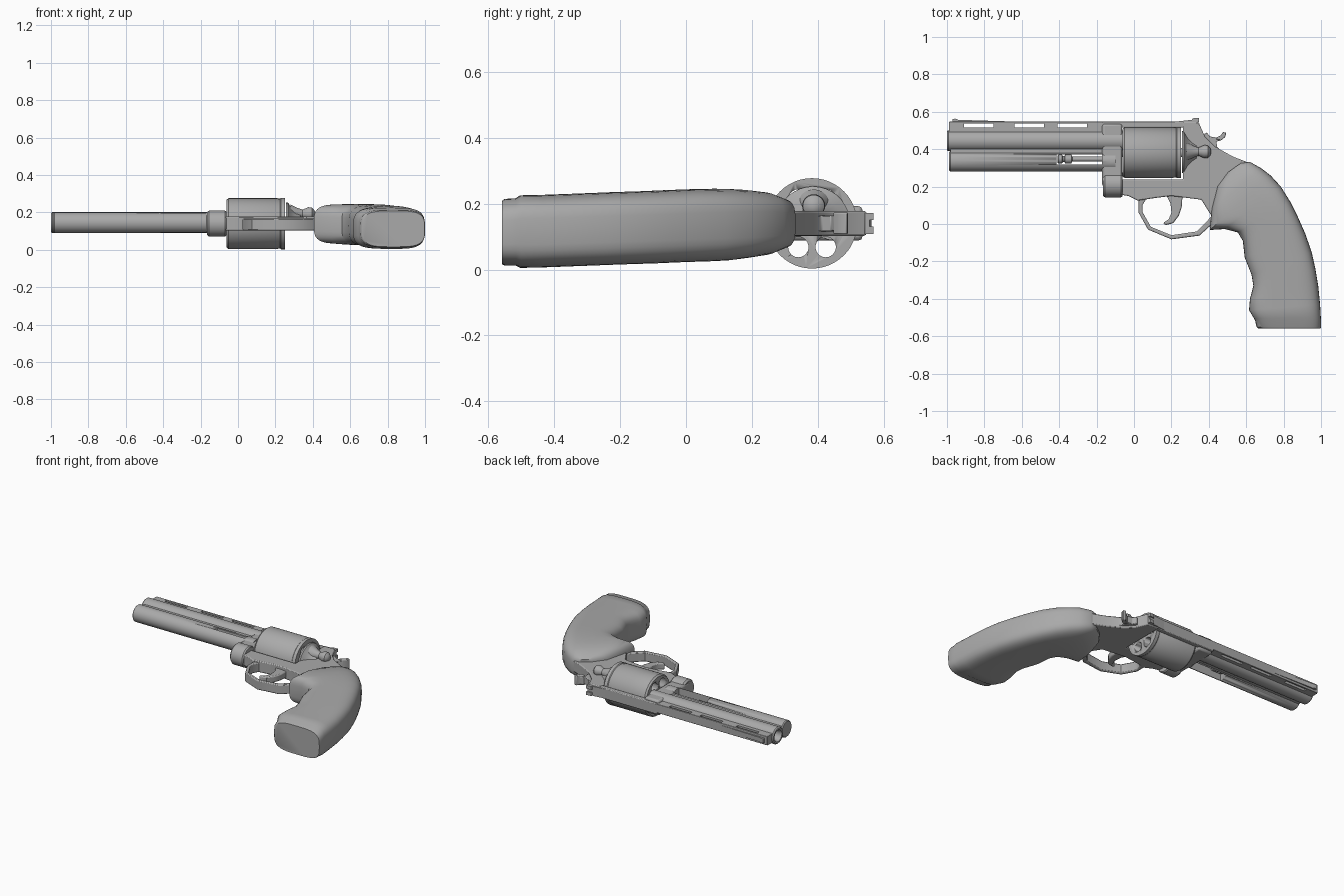
import bpy, bmesh, math
from mathutils import Vector

ZC = 0.14  # mid plane of the model lying on its side
steel = bpy.data.materials.new("plain grey")
steel.diffuse_color = (0.4, 0.4, 0.4, 1)


def finish(name, bm, bevel=0.0, segs=2, angle=35):
    bmesh.ops.recalc_face_normals(bm, faces=bm.faces)
    me = bpy.data.meshes.new(name)
    bm.to_mesh(me)
    bm.free()
    ob = bpy.data.objects.new(name, me)
    bpy.context.collection.objects.link(ob)
    me.materials.append(steel)
    if bevel:
        m = ob.modifiers.new("bevel", 'BEVEL')
        m.width, m.segments, m.limit_method = bevel, segs, 'ANGLE'
        m.angle_limit = math.radians(40)
    bpy.ops.object.select_all(action='DESELECT')
    ob.select_set(True)
    bpy.context.view_layer.objects.active = ob
    bpy.ops.object.shade_smooth_by_angle(angle=math.radians(angle))
    return ob


def prism(name, pts, half, bevel=0.0, zc=ZC, segs=2):
    """Outline in x, y extruded evenly about the mid plane."""
    bm = bmesh.new()
    f = bm.faces.new([bm.verts.new((x, y, zc - half)) for x, y in pts])
    new = bmesh.ops.extrude_face_region(bm, geom=[f])["geom"]
    bmesh.ops.translate(bm, vec=(0, 0, 2 * half),
                        verts=[v for v in new if isinstance(v, bmesh.types.BMVert)])
    return finish(name, bm, bevel, segs)


def box(name, x0, x1, y0, y1, half, bevel=0.0, zc=ZC):
    return prism(name, [(x0, y0), (x1, y0), (x1, y1), (x0, y1)], half, bevel, zc)


def loft(bm, rings):
    rows = [[bm.verts.new(p) for p in r] for r in rings]
    n = len(rows[0])
    for a, b in zip(rows, rows[1:]):
        for i in range(n):
            bm.faces.new((a[i], a[(i + 1) % n], b[(i + 1) % n], b[i]))
    bm.faces.new(rows[0])
    bm.faces.new(rows[-1])


def lathe(name, prof, cy, cz=ZC, n=40):
    """Profile of (x, radius) turned about a line along x."""
    bm = bmesh.new()
    loft(bm, [[(x, cy + r * math.cos(math.tau * i / n), cz + r * math.sin(math.tau * i / n))
               for i in range(n)] for x, r in prof])
    return finish(name, bm)


def cut(ob, cutters):
    for c in cutters:
        m = ob.modifiers.new("cut", 'BOOLEAN')
        m.operation, m.object, m.solver = 'DIFFERENCE', c, 'EXACT'
        bpy.context.view_layer.objects.active = ob
        bpy.ops.object.modifier_apply(modifier=m.name)
        bpy.data.objects.remove(c)


# Barrel with open bore, and the full-length lug below it
lathe("barrel", [(-0.4, 0.033), (-0.985, 0.033), (-1.0, 0.039), (-1.0, 0.05),
                 (-0.993, 0.056), (-0.06, 0.056)], 0.445, 0.145)
lug = lathe("barrel_lug", [(-0.988, 0.05), (-0.982, 0.056), (-0.1, 0.056)], 0.336, 0.145)
cut(lug, [box("lug_cutter", -0.415, -0.172, 0.318, 0.374, 0.2)])
box("barrel_web", -0.98, -0.17, 0.372, 0.41, 0.035, zc=0.145)

# Ejector rod in the lug slot
lathe("ejector_rod", [(-0.41, 0.018), (-0.404, 0.024), (-0.385, 0.024), (-0.38, 0.016),
                      (-0.372, 0.016), (-0.368, 0.024), (-0.335, 0.024), (-0.33, 0.013),
                      (-0.15, 0.013)], 0.347, 0.145, 20)

# Vented rib: lower bar, upper bar and the posts between the slots
box("rib_base", -0.99, -0.15, 0.48, 0.517, 0.03, zc=0.145)
box("rib_top", -0.99, -0.15, 0.536, 0.547, 0.03, 0.003, 0.145)
for x0, x1 in [(-0.99, -0.91), (-0.75, -0.64), (-0.48, -0.41), (-0.25, -0.15)]:
    box("rib_post", x0, x1, 0.51, 0.54, 0.03, zc=0.145)

# Sights
prism("front_sight", [(-0.97, 0.54), (-0.65, 0.54), (-0.65, 0.548), (-0.94, 0.557),
                      (-0.955, 0.563), (-0.97, 0.562)], 0.015, zc=0.145)
prism("rear_sight_base", [(0.16, 0.54), (0.345, 0.54), (0.345, 0.556), (0.30, 0.556)], 0.032)
for s in (-1, 1):
    prism("rear_sight_leaf", [(0.30, 0.545), (0.348, 0.545), (0.348, 0.568), (0.315, 0.565)],
          0.011, zc=ZC + s * 0.021)

# Frame: lower and rear body, top strap, front block and crane boss
prism("frame", [(-0.16, 0.17), (-0.03, 0.15), (0.02, 0.125), (0.12, 0.14), (0.2, 0.15),
                (0.36, 0.13), (0.41, 0.05), (0.5, 0.0), (0.7, 0.2), (0.62, 0.325),
                (0.53, 0.36), (0.43, 0.415), (0.38, 0.465), (0.345, 0.545), (0.262, 0.545),
                (0.262, 0.238), (-0.16, 0.238)], 0.038, 0.006)
box("top_strap", -0.17, 0.345, 0.515, 0.547, 0.036, 0.005)
box("front_block", -0.17, -0.063, 0.2, 0.535, 0.052, 0.012)
lathe("crane_boss", [(-0.166, 0.06), (-0.155, 0.07), (-0.07, 0.07), (-0.062, 0.064)],
      0.212, ZC, 32)

# Cylinder with six through chambers
drum = lathe("cylinder", [(-0.061, 0.128), (-0.05, 0.136), (0.21, 0.136), (0.215, 0.133),
                          (0.225, 0.133), (0.23, 0.137), (0.252, 0.137)], 0.382, ZC, 48)
cut(drum, [lathe("chamber_cutter", [(-0.2, 0.031), (0.4, 0.031)],
                 0.382 + 0.083 * math.cos(math.tau * k / 6),
                 ZC + 0.083 * math.sin(math.tau * k / 6), 24) for k in range(6)])
lathe("cylinder_axle", [(-0.08, 0.025), (0.265, 0.025)], 0.382, ZC, 20)

# Recoil shield on the upper side, trimmed at the mid plane, and thumb latch
shield = lathe("recoil_shield", [(0.257, 0.09), (0.257, 0.112), (0.268, 0.112), (0.285, 0.085),
                                 (0.31, 0.062), (0.335, 0.05)], 0.385, ZC, 36)
cut(shield, [box("shield_cutter", 0.2, 0.4, 0.2, 0.6, 0.1, zc=ZC - 0.09)])
lathe("thumb_latch", [(0.28, 0.05), (0.32, 0.03), (0.345, 0.022), (0.36, 0.028), (0.375, 0.035),
                      (0.395, 0.033), (0.408, 0.02), (0.412, 0.006)], 0.387, 0.193, 24)

# Hammer with curved spur
prism("hammer", [(0.35, 0.44), (0.365, 0.475), (0.39, 0.49), (0.405, 0.468), (0.44, 0.462),
                 (0.465, 0.475), (0.475, 0.49), (0.493, 0.488), (0.487, 0.465), (0.465, 0.448),
                 (0.44, 0.44), (0.445, 0.41), (0.475, 0.385), (0.54, 0.35), (0.42, 0.34)],
      0.024, 0.004)
prism("hammer_spur", [(0.435, 0.455), (0.465, 0.475), (0.475, 0.492), (0.494, 0.488),
                      (0.487, 0.465), (0.465, 0.446)], 0.033, 0.004)

# Trigger guard and trigger
outer = [(0.0, 0.16), (0.025, 0.13), (0.025, 0.06), (0.075, -0.03), (0.2, -0.082),
         (0.35, -0.062), (0.43, 0.01)]
inner = [(0.42, 0.05), (0.395, 0.02), (0.335, -0.04), (0.2, -0.06), (0.09, -0.015),
         (0.045, 0.065), (0.045, 0.1), (0.075, 0.15)]
prism("trigger_guard", outer + inner, 0.032, 0.006, 0.135)
prism("trigger", [(0.17, 0.16), (0.195, 0.11), (0.2, 0.06), (0.185, 0.025), (0.155, 0.005),
                  (0.17, -0.006), (0.21, 0.005), (0.24, 0.045), (0.255, 0.09), (0.26, 0.16)],
      0.022, 0.007, 0.135)

# Grip: rounded sections from butt to top (front x, y, back x, y, half depth, mid z)
stations = [
    (0.665, -0.558, 0.998, -0.558, 0.096, 0.112), (0.655, -0.55, 1.0, -0.55, 0.101, 0.113),
    (0.648, -0.518, 1.0, -0.515, 0.102, 0.114), (0.642, -0.506, 0.999, -0.50, 0.110, 0.115),
    (0.615, -0.46, 0.995, -0.43, 0.110, 0.116), (0.62, -0.40, 0.985, -0.33, 0.110, 0.119),
    (0.638, -0.33, 0.97, -0.24, 0.110, 0.122), (0.628, -0.27, 0.95, -0.15, 0.110, 0.125),
    (0.592, -0.18, 0.915, -0.05, 0.110, 0.128), (0.582, -0.09, 0.875, 0.04, 0.110, 0.132),
    (0.555, -0.045, 0.835, 0.12, 0.110, 0.134), (0.485, -0.027, 0.785, 0.20, 0.109, 0.136),
    (0.405, -0.032, 0.73, 0.26, 0.105, 0.138), (0.415, 0.08, 0.68, 0.298, 0.097, 0.139),
    (0.445, 0.20, 0.62, 0.332, 0.076, 0.139), (0.50, 0.275, 0.575, 0.328, 0.055, 0.139)]
N = 40
rings = []
for fx, fy, bx, by, h, zc in stations:
    f, b = Vector((fx, fy, zc)), Vector((bx, by, zc))
    ring = []
    for i in range(N):
        a = math.tau * i / N
        c, s = math.cos(a), math.sin(a)
        p = (f + b) / 2 + (b - f) / 2 * math.copysign(abs(c) ** 0.55, c)
        p.z += h * math.copysign(abs(s) ** 0.55, s)
        ring.append(p)
    rings.append(ring)
bm = bmesh.new()
loft(bm, rings)
finish("grip", bm, angle=40)
